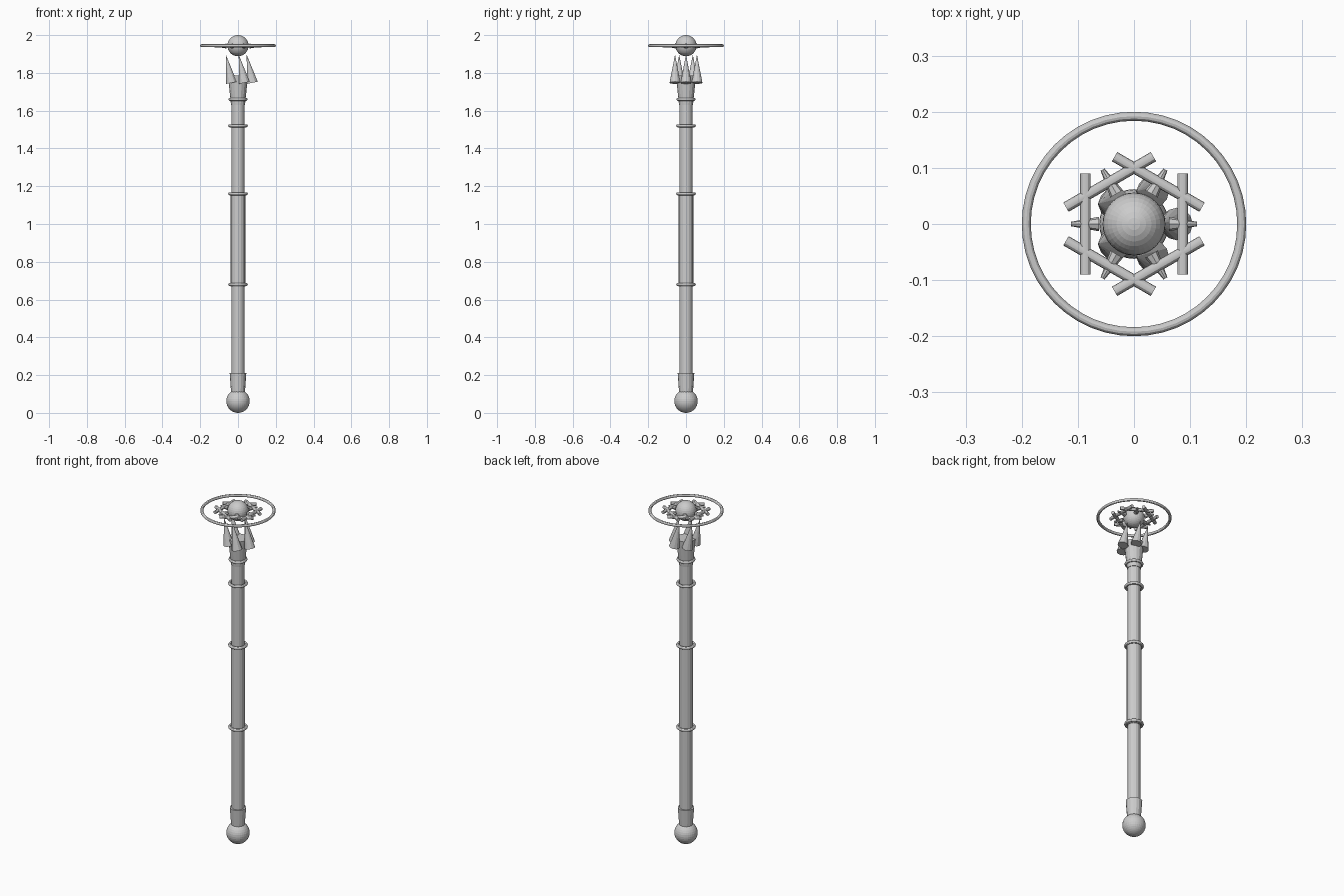
import bpy, math
from math import cos, sin, pi

if "Cube" in bpy.data.objects:
    bpy.data.objects.remove(bpy.data.objects["Cube"])

grey = bpy.data.materials.new("plain_grey")
grey.diffuse_color = (0.6, 0.6, 0.6, 1)
grey.use_nodes = True
grey.node_tree.nodes["Principled BSDF"].inputs["Base Color"].default_value = grey.diffuse_color


def finish(name, smooth=False):
    ob = bpy.context.object
    ob.name = name
    ob.data.materials.append(grey)
    if smooth:
        bpy.ops.object.shade_smooth_by_angle(angle=math.radians(30))
    return ob


def taper(name, r1, r2, z0, z1, sides=16):
    """Upright round section between two heights."""
    bpy.ops.mesh.primitive_cone_add(vertices=sides, radius1=r1, radius2=r2,
                                    depth=z1 - z0, location=(0, 0, (z0 + z1) / 2))
    return finish(name)


def ball(name, r, z):
    bpy.ops.mesh.primitive_uv_sphere_add(segments=32, ring_count=16, radius=r,
                                         location=(0, 0, z))
    return finish(name)


def ring(name, major, minor, z):
    bpy.ops.mesh.primitive_torus_add(major_radius=major, minor_radius=minor,
                                     major_segments=48, minor_segments=12,
                                     location=(0, 0, z))
    return finish(name, True)


# Pommel and ferrule
ball("pommel", 0.062, 0.062)
taper("ferrule", 0.036, 0.044, 0.10, 0.21)

# Shaft with a thicker grip in the middle
taper("lower_shaft", 0.034, 0.034, 0.15, 0.68)
taper("grip", 0.039, 0.039, 0.67, 1.16)
taper("upper_shaft", 0.034, 0.034, 1.15, 1.66)
for z in (0.68, 1.16, 1.52):
    ring("shaft_band", 0.044, 0.008, z)

# Flared collar below the head
taper("collar", 0.037, 0.053, 1.63, 1.785)
ring("collar_band", 0.042, 0.008, 1.66)

# Five spikes on the collar, all leaning the same way
for i in range(5):
    a = 2 * pi * i / 5
    bpy.ops.mesh.primitive_cone_add(vertices=12, radius1=0.029, radius2=0, depth=0.152,
                                    location=(0.061 * cos(a), 0.061 * sin(a), 1.822),
                                    rotation=(0, -0.2, 0))
    finish("spike")

# Floating orb and halo
HEAD = 1.944
ball("orb", 0.056, HEAD)
ring("halo", 0.192, 0.008, HEAD)

# Hexagon of crossing rods with a small point behind each rod
for i in range(6):
    a = 2 * pi * i / 6
    bpy.ops.mesh.primitive_cylinder_add(vertices=12, radius=0.0095, depth=0.18,
                                        location=(0.0866 * cos(a), 0.0866 * sin(a), HEAD),
                                        rotation=(pi / 2, 0, a))
    finish("hexagon_rod", True)
    bpy.ops.mesh.primitive_cone_add(vertices=8, radius1=0.013, radius2=0.004, depth=0.05,
                                    location=(0.087 * cos(a), 0.087 * sin(a), HEAD - 0.002),
                                    rotation=(0, pi / 2, a))
    finish("hexagon_point")
